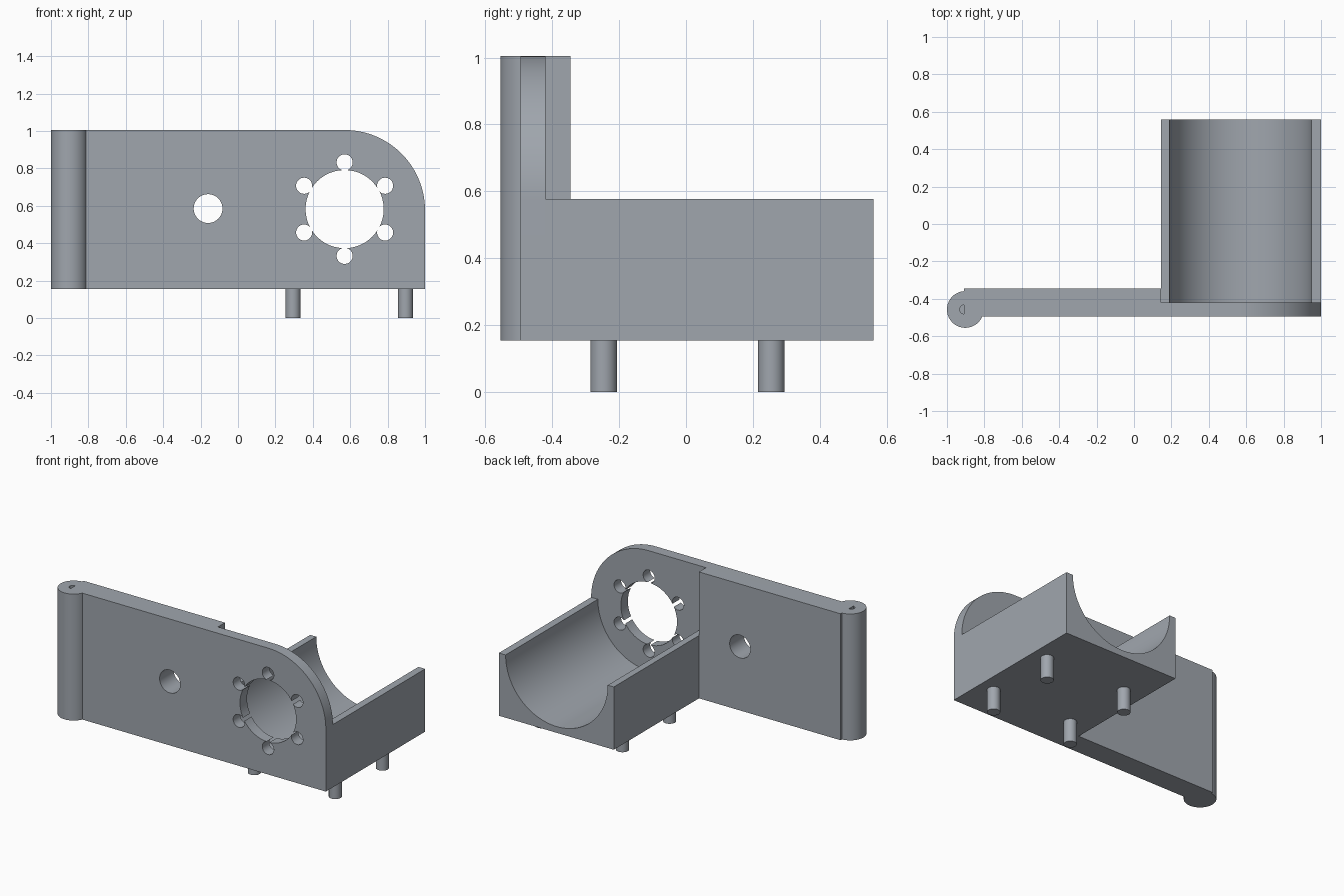
import bpy, bmesh
from math import sin, cos, pi, radians
from mathutils import Vector

cube = bpy.data.objects.get("Cube")
if cube:
    bpy.data.objects.remove(cube, do_unlink=True)

grey = bpy.data.materials.new("steel grey")
grey.use_nodes = True
colour = (0.35, 0.38, 0.42, 1)
grey.diffuse_color = colour
grey.node_tree.nodes["Principled BSDF"].inputs["Base Color"].default_value = colour

BOTTOM, TOP = 0.155, 1.005          # body heights
FRONT, MID, ARM_BACK, BACK = -0.495, -0.42, -0.345, 0.56
LEFT, RIGHT = 0.145, 1.0            # cradle width
AXIS_X, AXIS_Z = 0.57, 0.582        # shared axis of trough and motor hole


def arc(cx, cy, r, start, end, steps):
    """Points on an arc, angles in degrees."""
    angles = [radians(start + (end - start) * i / steps) for i in range(steps + 1)]
    return [(cx + r * cos(a), cy + r * sin(a)) for a in angles]


def prism(name, outline, low, high, axis="z"):
    """Extrude an outline along z (xy outline) or y (xz outline)."""
    place = (lambda p, d: Vector((p[0], p[1], d))) if axis == "z" else \
            (lambda p, d: Vector((p[0], d, p[1])))
    bm = bmesh.new()
    face = bm.faces.new([bm.verts.new(place(p, low)) for p in outline])
    made = bmesh.ops.extrude_face_region(bm, geom=[face])["geom"]
    offset = place((0, 0), high - low)
    bmesh.ops.translate(bm, vec=offset,
                        verts=[v for v in made if isinstance(v, bmesh.types.BMVert)])
    bmesh.ops.recalc_face_normals(bm, faces=bm.faces)
    mesh = bpy.data.meshes.new(name)
    bm.to_mesh(mesh)
    bm.free()
    mesh.materials.append(grey)
    obj = bpy.data.objects.new(name, mesh)
    bpy.context.collection.objects.link(obj)
    return obj


def rod(name, cx, cy, r, low, high, axis="z", sides=48):
    return prism(name, arc(cx, cy, r, 0, 360, sides)[:-1], low, high, axis)


def select_only(obj):
    bpy.ops.object.select_all(action="DESELECT")
    obj.select_set(True)
    bpy.context.view_layer.objects.active = obj


def cut(obj, cutter):
    mod = obj.modifiers.new("hole", "BOOLEAN")
    mod.operation, mod.solver, mod.object = "DIFFERENCE", "EXACT", cutter
    select_only(obj)
    bpy.ops.object.modifier_apply(modifier=mod.name)
    bpy.data.objects.remove(cutter, do_unlink=True)


def drill(obj, x, z, r):
    cut(obj, rod("drill", x, z, r, -0.7, -0.2, "y"))


# Front plate with one rounded upper corner
corner = arc(AXIS_X, TOP - 0.43, 0.43, 90, 0, 32)
plate = prism("front_plate", [(-0.908, BOTTOM), (-0.908, TOP)] + corner
              + [(RIGHT, BOTTOM)], FRONT, MID, "y")

# Thicker backing along the arm
backing = prism("arm_backing", [(-0.908, BOTTOM), (-0.908, TOP), (LEFT, TOP),
                                (LEFT, BOTTOM)], MID, ARM_BACK, "y")

# Centre bore, then the ring of bolt holes
drill(plate, AXIS_X, AXIS_Z, 0.209)
for i in range(6):
    a = pi / 2 + i * pi / 3
    drill(plate, AXIS_X + 0.25 * cos(a), AXIS_Z + 0.25 * sin(a), 0.043)
for part in (plate, backing):
    drill(part, -0.16, 0.585, 0.077)

# Cradle with a half-round trough
trough = arc(AXIS_X, 0.577, 0.38, 0, -180, 64)
cradle = prism("cradle", [(RIGHT, BOTTOM), (RIGHT, 0.577)] + trough
               + [(LEFT, 0.577), (LEFT, BOTTOM)], MID, BACK, "y")

# Hinge barrel with a small blind pin hole, half covered by the plate
barrel = rod("hinge_barrel", -0.902, -0.457, 0.098, BOTTOM, TOP, sides=64)
cut(barrel, rod("drill", -0.908, -0.457, 0.024, TOP - 0.1, TOP + 0.1, sides=24))

# Four locating pins under the cradle
parts = [plate, backing, cradle, barrel]
for side, x in (("right", 0.294), ("left", 0.896)):
    for end, y in (("front", -0.246), ("back", 0.255)):
        parts.append(rod(f"pin_{end}_{side}", x, y, 0.04, 0, BOTTOM, sides=32))

for part in parts:
    select_only(part)
    bpy.ops.object.shade_smooth_by_angle(angle=radians(30))
